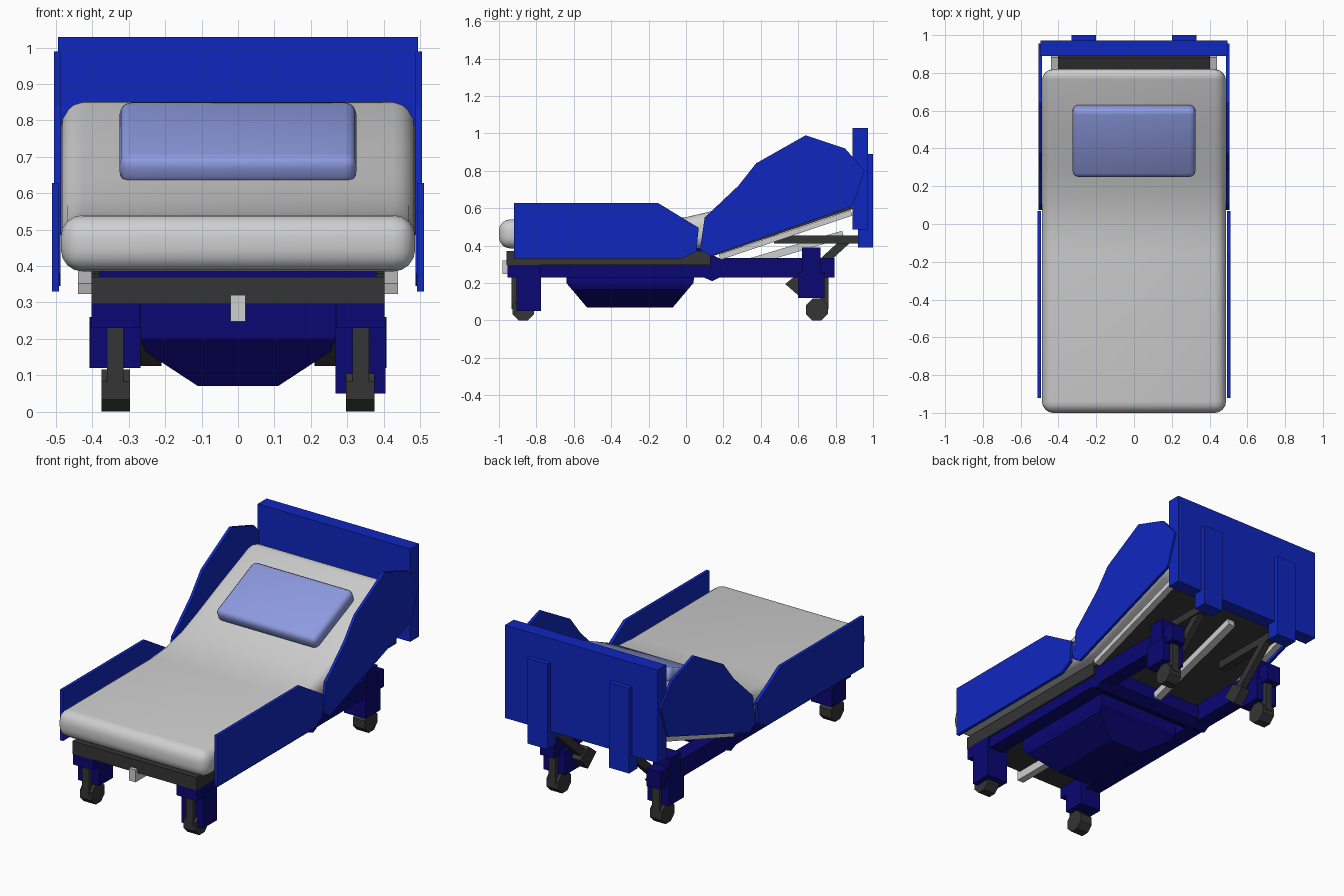
import bpy, bmesh, math
from mathutils import Vector

if "Cube" in bpy.data.objects:
    bpy.data.objects.remove(bpy.data.objects["Cube"])


def mat(name, r, g, b):
    m = bpy.data.materials.new(name)
    m.diffuse_color = (r, g, b, 1)
    m.use_nodes = True
    m.node_tree.nodes["Principled BSDF"].inputs["Base Color"].default_value = m.diffuse_color
    return m


BLUE = mat("bright blue", 0.005, 0.02, 0.52)
NAVY = mat("navy blue", 0.003, 0.002, 0.17)
DARK = mat("dark grey", 0.035, 0.035, 0.035)
LIGHT = mat("light grey", 0.62, 0.62, 0.62)
PILLOW = mat("pale blue", 0.27, 0.33, 0.75)


def prism(name, pts, x0, x1, m):
    """Side profile of (y, z) points extruded from x0 to x1."""
    bm = bmesh.new()
    f = bm.faces.new([bm.verts.new((x0, y, z)) for y, z in pts])
    r = bmesh.ops.extrude_face_region(bm, geom=[f])
    vs = [v for v in r["geom"] if isinstance(v, bmesh.types.BMVert)]
    bmesh.ops.translate(bm, verts=vs, vec=(x1 - x0, 0, 0))
    bmesh.ops.recalc_face_normals(bm, faces=bm.faces)
    me = bpy.data.meshes.new(name)
    bm.to_mesh(me)
    bm.free()
    me.materials.append(m)
    ob = bpy.data.objects.new(name, me)
    bpy.context.collection.objects.link(ob)
    return ob


def box(name, x0, x1, y0, y1, z0, z1, m):
    return prism(name, [(y0, z0), (y1, z0), (y1, z1), (y0, z1)], x0, x1, m)


def bar(name, a, b, t, x0, x1, m):
    """Sloped bar of thickness t between two (y, z) points."""
    a, b = Vector(a), Vector(b)
    d = (b - a).normalized()
    n = Vector((-d.y, d.x)) * t / 2
    return prism(name, [a - n, b - n, b + n, a + n], x0, x1, m)


def soften(ob, width, segments, angle):
    b = ob.modifiers.new("round", "BEVEL")
    b.width, b.segments = width, segments
    b.limit_method, b.angle_limit = "ANGLE", math.radians(angle)
    bpy.context.view_layer.objects.active = ob
    ob.select_set(True)
    bpy.ops.object.modifier_apply(modifier="round")
    bpy.ops.object.shade_smooth_by_angle(angle=math.radians(40))
    ob.select_set(False)


# mattress: flat foot part, gently bent, raised head part
mattress = prism("mattress", [
    (-1, 0.385), (0.08, 0.385), (0.18, 0.40), (0.82, 0.635), (0.82, 0.868),
    (0.5, 0.735), (0.28, 0.64), (0.14, 0.585), (0.0, 0.552), (-0.15, 0.54),
    (-1, 0.54)], -0.487, 0.487, LIGHT)
soften(mattress, 0.06, 4, 50)

# pillow resting on the raised part
pillow = prism("pillow", [(-0.2, -0.043), (0.2, -0.043), (0.2, 0.043), (-0.2, 0.043)],
               -0.325, 0.325, PILLOW)
soften(pillow, 0.03, 3, 50)
pillow.location = (0, 0.44, 0.738)
pillow.rotation_euler = (math.radians(24), 0, 0)

# boards under the mattress
box("foot_deck", -0.402, 0.402, -0.96, 0.13, 0.295, 0.37, DARK)
box("deck_riser", -0.38, 0.38, -0.9, 0.1, 0.36, 0.40, NAVY)
bar("back_deck", (0.13, 0.36), (0.885, 0.615), 0.04, -0.402, 0.402, DARK)

# headboard in two halves
for s, side in ((-1, "left"), (1, "right")):
    xs = sorted((0, s * 0.495))
    box("headboard_" + side, xs[0], xs[1], 0.89, 0.972, 0.485, 1.03, BLUE)

# undercarriage cover, tapered towards the floor
bm = bmesh.new()
rings = []
for z, x, y0, y1 in ((0.295, 0.268, -0.64, 0.05), (0.20, 0.268, -0.64, 0.04),
                     (0.165, 0.255, -0.61, 0.01), (0.07, 0.11, -0.53, -0.07)):
    rings.append([bm.verts.new(c) for c in
                  ((-x, y0, z), (x, y0, z), (x, y1, z), (-x, y1, z))])
for a, b in zip(rings, rings[1:]):
    for i in range(4):
        j = (i + 1) % 4
        bm.faces.new((a[i], a[j], b[j], b[i]))
bm.faces.new(rings[0])
bm.faces.new(rings[-1])
bmesh.ops.recalc_face_normals(bm, faces=bm.faces)
me = bpy.data.meshes.new("undercarriage_cover")
bm.to_mesh(me)
bm.free()
me.materials.append(NAVY)
bpy.context.collection.objects.link(bpy.data.objects.new("undercarriage_cover", me))

# pivot cross beam, foot pedal and lifting piston
prism("pivot_beam", [(0.07, 0.24), (0.14, 0.21), (0.2, 0.24), (0.2, 0.32),
                     (0.14, 0.35), (0.07, 0.32)], -0.39, 0.39, NAVY)
box("foot_pedal", -0.021, 0.021, -0.98, -0.75, 0.248, 0.32, LIGHT)
bar("lifting_piston", (0.2, 0.27), (0.84, 0.46), 0.04, -0.022, 0.022, LIGHT)

FOOT_RAIL = [(-0.92, 0.33), (-0.02, 0.33), (0.055, 0.37), (0.068, 0.495),
             (-0.15, 0.628), (-0.92, 0.628)]
HEAD_RAIL = [(0.075, 0.38), (0.13, 0.345), (0.89, 0.61), (0.955, 0.8),
             (0.85, 0.92), (0.64, 0.99), (0.375, 0.84), (0.28, 0.72), (0.1, 0.55)]

for s, side in ((-1, "left"), (1, "right")):
    def X(a, b):
        return sorted((s * a, s * b))

    # side guards
    prism("foot_guard_" + side, FOOT_RAIL, *X(0.492, 0.511), BLUE)
    prism("head_guard_" + side, HEAD_RAIL, *X(0.488, 0.505), BLUE)

    # headboard posts and their support arms
    box("headboard_post_" + side, *X(0.20, 0.33), 0.92, 1.0, 0.39, 0.89, BLUE)
    box("support_arm_" + side, *X(0.22, 0.27), 0.47, 0.93, 0.41, 0.455, DARK)
    bar("diagonal_strut_" + side, (0.86, 0.43), (0.62, 0.21), 0.045, *X(0.22, 0.26), DARK)
    prism("strut_foot_" + side, [(0.53, 0.195), (0.61, 0.125), (0.68, 0.2), (0.6, 0.25)],
          *X(0.21, 0.275), DARK)
    bar("back_rail_" + side, (0.18, 0.338), (0.885, 0.575), 0.03, *X(0.402, 0.44), LIGHT)

    # main frame beam and corner blocks
    box("frame_beam_" + side, *X(0.30, 0.39), -0.955, 0.795, 0.23, 0.335, NAVY)
    box("front_corner_" + side, *X(0.27, 0.402), -0.955, -0.78, 0.23, 0.30, NAVY)
    box("rear_block_" + side, *X(0.268, 0.408), 0.60, 0.74, 0.12, 0.26, NAVY)
    box("rear_upper_block_" + side, *X(0.29, 0.40), 0.62, 0.72, 0.25, 0.39, NAVY)
    z0 = 0.05 if s > 0 else 0.12
    box("front_block_" + side, *X(0.268, 0.405), -0.905, -0.775, z0, 0.25, NAVY)

    # castors: eight-sided wheel with a stem
    for end, yc, ys in (("front", -0.87, -0.91), ("rear", 0.70, 0.74)):
        pts = [(yc + 0.063 * math.cos(math.radians(45 * i + 22.5)),
                0.058 + 0.063 * math.sin(math.radians(45 * i + 22.5))) for i in range(8)]
        prism(f"{end}_wheel_{side}", pts, *X(0.297, 0.375), DARK)
        box(f"{end}_castor_stem_{side}", *X(0.314, 0.36), ys - 0.022, ys + 0.022,
            0.06, 0.24, DARK)
